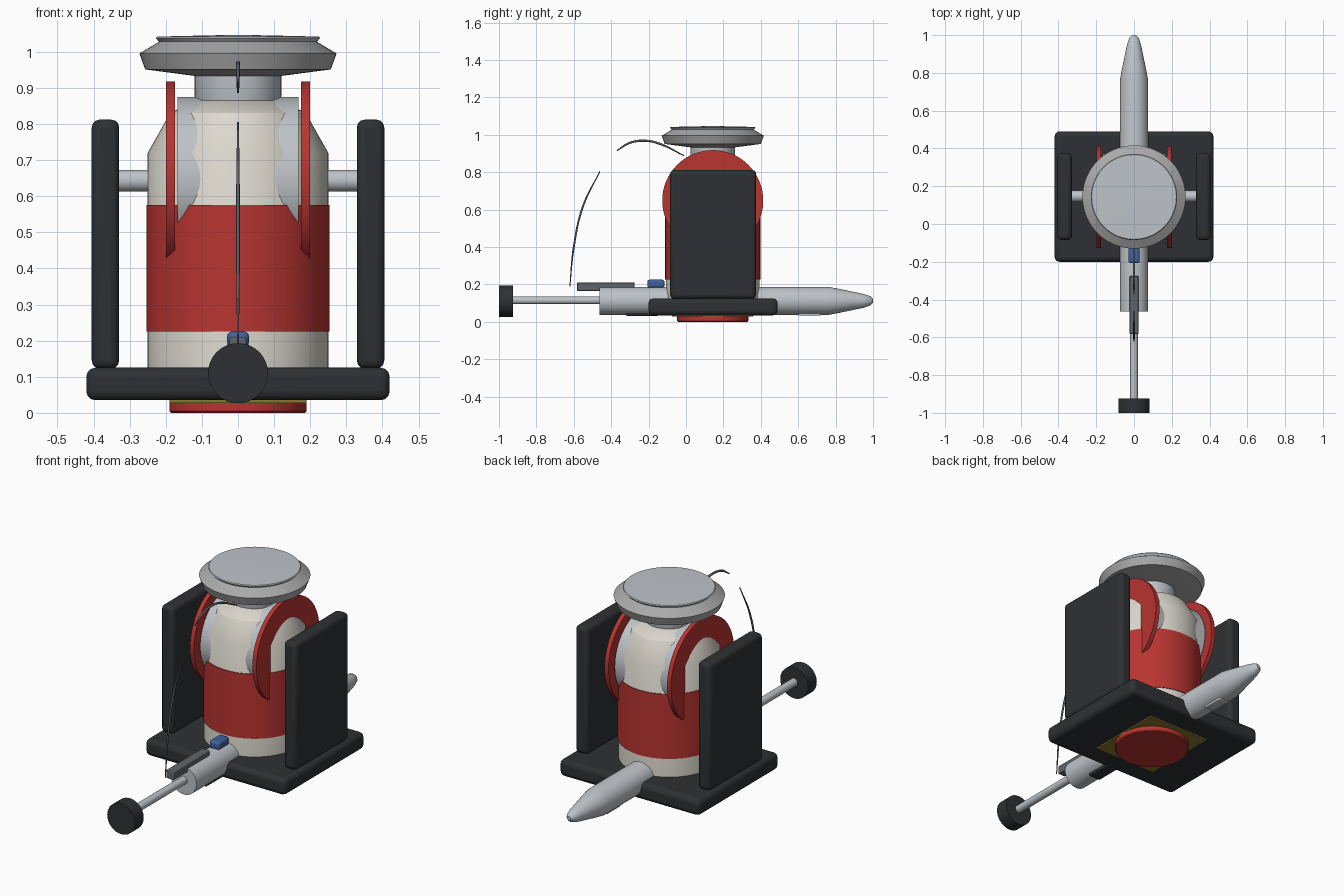
import bpy, bmesh
from math import cos, sin, pi, radians
from mathutils import Matrix, Vector

if "Cube" in bpy.data.objects:
    bpy.data.objects.remove(bpy.data.objects["Cube"])

CY = 0.143    # centre line of the body in y
PZ = 0.112    # height of the pipe axis


def material(name, rgb):
    m = bpy.data.materials.new(name)
    m.diffuse_color = (*rgb, 1)
    m.use_nodes = True
    m.node_tree.nodes["Principled BSDF"].inputs["Base Color"].default_value = m.diffuse_color
    return m


DARK = material("charcoal", (0.027, 0.03, 0.033))
RED = material("red", (0.48, 0.035, 0.03))
CREAM = material("cream", (0.72, 0.69, 0.62))
STEEL = material("steel", (0.52, 0.55, 0.58))
GREY = material("grey", (0.4, 0.4, 0.4))
BLUE = material("blue", (0.05, 0.12, 0.35))
BRASS = material("brass", (0.25, 0.19, 0.03))
WIRE = material("wire", (0.12, 0.13, 0.14))


def finish(name, bm, mat, bevel=0):
    bmesh.ops.recalc_face_normals(bm, faces=bm.faces)
    me = bpy.data.meshes.new(name)
    bm.to_mesh(me)
    bm.free()
    ob = bpy.data.objects.new(name, me)
    bpy.context.collection.objects.link(ob)
    me.materials.append(mat)
    if bevel:
        mod = ob.modifiers.new("bevel", "BEVEL")
        mod.width, mod.segments = bevel, 3
    bpy.ops.object.select_all(action='DESELECT')
    ob.select_set(True)
    bpy.context.view_layer.objects.active = ob
    bpy.ops.object.shade_smooth_by_angle(angle=radians(30))
    return ob


def box(name, lo, hi, mat, bevel=0):
    bm = bmesh.new()
    bmesh.ops.create_cube(bm, size=1)
    for v in bm.verts:
        v.co = Vector([(a + b) / 2 + c * (b - a) for a, b, c in zip(lo, hi, v.co)])
    return finish(name, bm, mat, bevel)


def turned(name, profile, mat, axis='Z', at=(0, 0, 0), n=64, bevel=0):
    """Closed solid turned from (radius, distance along axis) pairs."""
    turn = {'Z': Matrix(), 'Y': Matrix.Rotation(-pi / 2, 4, 'X'),
            'X': Matrix.Rotation(pi / 2, 4, 'Y')}[axis]
    bm = bmesh.new()
    rings = [[bm.verts.new((r * cos(2 * pi * i / n), r * sin(2 * pi * i / n), d))
              for i in range(n)] for r, d in profile]
    for a, b in zip(rings, rings[1:]):
        for i in range(n):
            j = (i + 1) % n
            bm.faces.new((a[i], a[j], b[j], b[i]))
    bm.faces.new(rings[0])
    bm.faces.new(rings[-1])
    bm.transform(Matrix.Translation(at) @ turn)
    return finish(name, bm, mat, bevel)


def wire(name, points, radius):
    cu = bpy.data.curves.new(name, 'CURVE')
    cu.dimensions = '3D'
    cu.bevel_depth, cu.bevel_resolution, cu.resolution_u = radius, 2, 8
    cu.use_fill_caps = True
    sp = cu.splines.new('BEZIER')
    sp.bezier_points.add(len(points) - 1)
    for k, (p, (y, z)) in enumerate(zip(sp.bezier_points, points)):
        p.co = (0, y, z)
        p.handle_left_type = p.handle_right_type = 'AUTO'
        p.radius = 0.5 if k in (0, len(points) - 1) else 1
    cu.materials.append(WIRE)
    ob = bpy.data.objects.new(name, cu)
    bpy.context.collection.objects.link(ob)


C = (0, CY, 0)

# base, foot and underside plate
box("base_plate", (-0.42, -0.2, 0.035), (0.42, 0.49, 0.125), DARK, 0.025)
box("underside_plate", (-0.19, -0.075, 0.028), (0.19, 0.36, 0.05), BRASS)
turned("foot_disc", [(0.185, 0), (0.19, 0.005), (0.19, 0.04)], RED, at=C)

# main body
turned("body", [(0.25, 0.1), (0.25, 0.72), (0.188, 0.83), (0.12, 0.865)], CREAM, at=C)
turned("body_band", [(0.254, 0.225), (0.254, 0.575)], RED, at=C)
turned("drum", [(0.227, -0.168), (0.227, 0.168)], STEEL, 'X', (0, CY, 0.648))

# neck and round head
turned("neck", [(0.11, 0.84), (0.12, 0.872), (0.12, 0.95)], STEEL, at=C)
turned("head", [(0.12, 0.933), (0.257, 0.951), (0.273, 0.995), (0.215, 1.03)], GREY, at=C)
turned("head_cap", [(0.217, 1.026), (0.228, 1.038), (0.224, 1.042), (0.0005, 1.047)], STEEL, at=C)

# mirrored side parts
for s, side in ((-1, "left"), (1, "right")):
    turned(side + "_red_disc", [(0.27, -0.012), (0.27, 0.012)], RED, 'X', (s * 0.187, CY, 0.648))
    turned(side + "_axle", [(0.03, -0.08), (0.03, 0.08)], STEEL, 'X', (s * 0.28, 0.147, 0.643), 32)
    x0, x1 = sorted((s * 0.329, s * 0.405))
    box(side + "_panel", (x0, -0.085, 0.123), (x1, 0.375, 0.812), DARK, 0.022)

# pipe with tapered nose, plunger rod and knob
P = (0, 0, PZ)
turned("pipe", [(0.075, -0.463), (0.075, 0.76), (0.066, 0.81), (0.037, 0.95),
                (0.025, 0.985), (0.01, 1.0)], STEEL, 'Y', P, 48)
turned("plunger_rod", [(0.021, -0.93), (0.021, -0.45)], STEEL, 'Y', (0, 0, 0.115), 24)
turned("plunger_knob", [(0.083, -1.0), (0.083, -0.925)], DARK, 'Y', (0, 0, 0.11), 48)

# fittings along the pipe
box("rear_bar", (-0.023, -0.582, 0.165), (0.023, -0.275, 0.21), WIRE, 0.004)
box("button", (-0.03, -0.207, 0.182), (0.03, -0.115, 0.225), BLUE, 0.012)
box("lower_slider", (-0.035, -0.32, 0.032), (0.035, -0.15, 0.06), DARK, 0.005)
box("lower_lug", (-0.03, 0.6, 0.033), (0.03, 0.72, 0.06), STEEL, 0.005)

# loose bent wires
wire("long_wire", [(-0.621, 0.19), (-0.6, 0.4), (-0.55, 0.62), (-0.46, 0.805)], 0.005)
wire("short_wire", [(-0.37, 0.915), (-0.3, 0.957), (-0.22, 0.968), (-0.15, 0.955),
                    (-0.01, 0.888)], 0.006)
